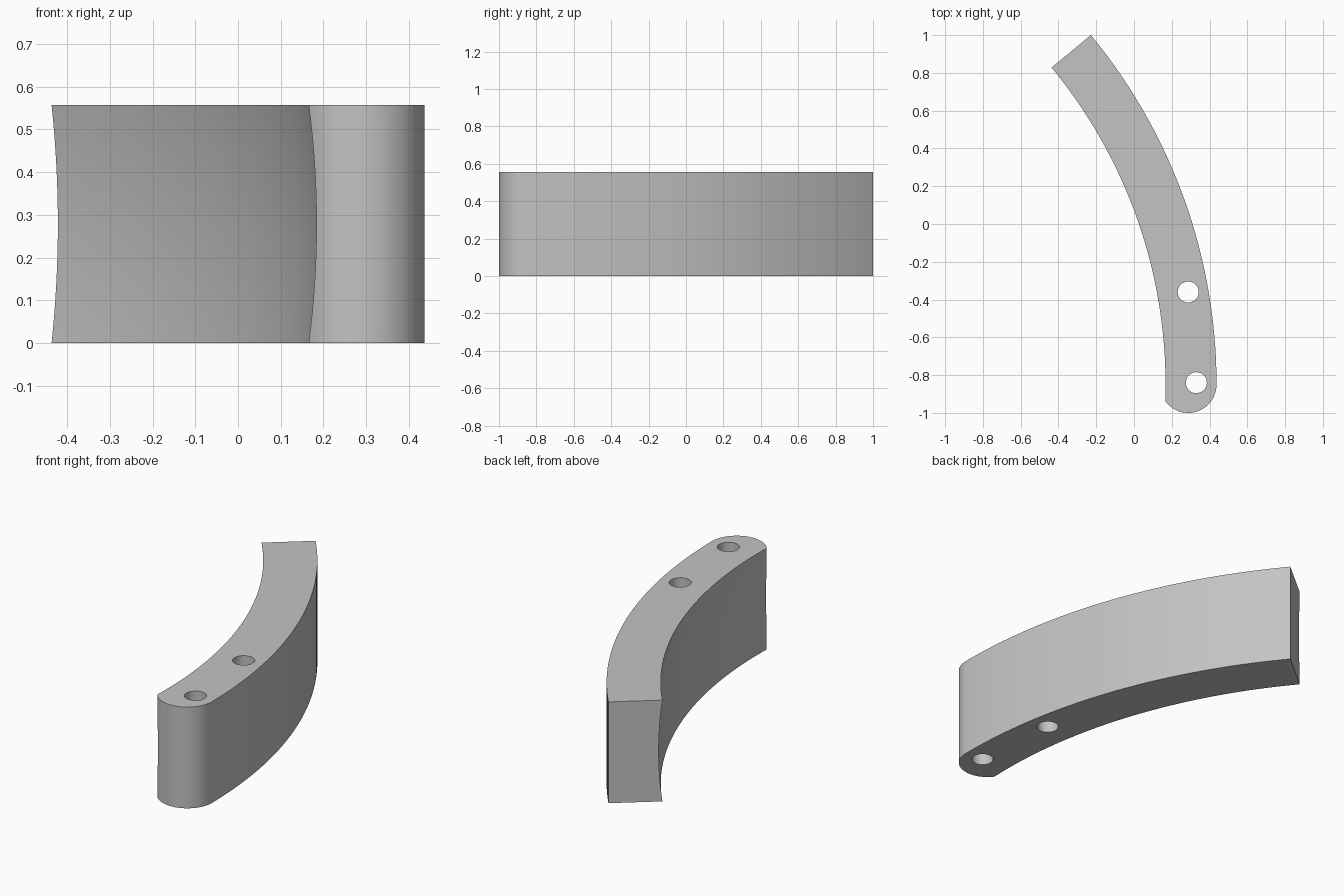
import bpy, bmesh
from math import sin, cos, acos, atan2, radians

if "Cube" in bpy.data.objects:
    bpy.data.objects.remove(bpy.data.objects["Cube"], do_unlink=True)

HEIGHT = 0.557
CX, CY = -2.468, -0.85        # centre of the arc
R_OUT, R_IN = 2.905, 2.635    # outer radius, inner radius at top and bottom
BULGE = 0.019                 # depth of the hollow in the inner wall
NOSE = 0.15                   # radius of the rounded end
END = radians(39.56)
LEVELS, ARC, CAP = 16, 40, 28

grey = bpy.data.materials.new("plain grey")
grey.use_nodes = True
grey.diffuse_color = (0.55, 0.55, 0.55, 1)
grey.node_tree.nodes["Principled BSDF"].inputs["Base Color"].default_value = (0.55, 0.55, 0.55, 1)


def polar(r, a):
    return CX + r * cos(a), CY + r * sin(a)


def outline(r_in):
    """Outer arc, rounded nose, then inner arc back to the flat end."""
    pts = [polar(R_OUT, END * (1 - i / ARC)) for i in range(ARC)]
    d = R_OUT - NOSE
    sweep = acos((r_in ** 2 - d ** 2 - NOSE ** 2) / (2 * d * NOSE))
    for i in range(CAP + 1):
        t = -sweep * i / CAP
        pts.append((CX + d + NOSE * cos(t), CY + NOSE * sin(t)))
    x, y = pts[-1]
    start = atan2(y - CY, x - CX)
    pts += [polar(r_in, start + (END - start) * i / ARC) for i in range(1, ARC + 1)]
    return pts


# Curved bar: stacked outlines, with the inner wall hollowed at mid height
bm = bmesh.new()
rings = []
for k in range(LEVELS + 1):
    u = 2 * k / LEVELS - 1
    pts = outline(R_IN + BULGE * (1 - u * u))
    rings.append([bm.verts.new((x, y, HEIGHT * k / LEVELS)) for x, y in pts])
n = len(rings[0])
for a, b in zip(rings, rings[1:]):
    for i in range(n):
        j = (i + 1) % n
        bm.faces.new((a[i], a[j], b[j], b[i]))
bm.faces.new(rings[0])
bm.faces.new(rings[-1])
bmesh.ops.recalc_face_normals(bm, faces=bm.faces)
mesh = bpy.data.meshes.new("curved_bar")
bm.to_mesh(mesh)
bm.free()
bar = bpy.data.objects.new("curved_bar", mesh)
bpy.context.collection.objects.link(bar)
mesh.materials.append(grey)

# Two through holes
for name, x, y in (("front_hole_cutter", 0.33, -0.84), ("rear_hole_cutter", 0.287, -0.36)):
    bpy.ops.mesh.primitive_cylinder_add(vertices=40, radius=0.0555, depth=HEIGHT * 2,
                                        location=(x, y, HEIGHT / 2))
    cutter = bpy.context.object
    cutter.name = name
    cutter.data.materials.append(grey)
    cut = bar.modifiers.new(name, "BOOLEAN")
    cut.operation = "DIFFERENCE"
    cut.solver = "EXACT"
    cut.object = cutter
    bpy.ops.object.select_all(action="DESELECT")
    bar.select_set(True)
    bpy.context.view_layer.objects.active = bar
    bpy.ops.object.modifier_apply(modifier=name)
    bpy.data.objects.remove(cutter, do_unlink=True)

bpy.ops.object.shade_smooth_by_angle(angle=radians(25))
